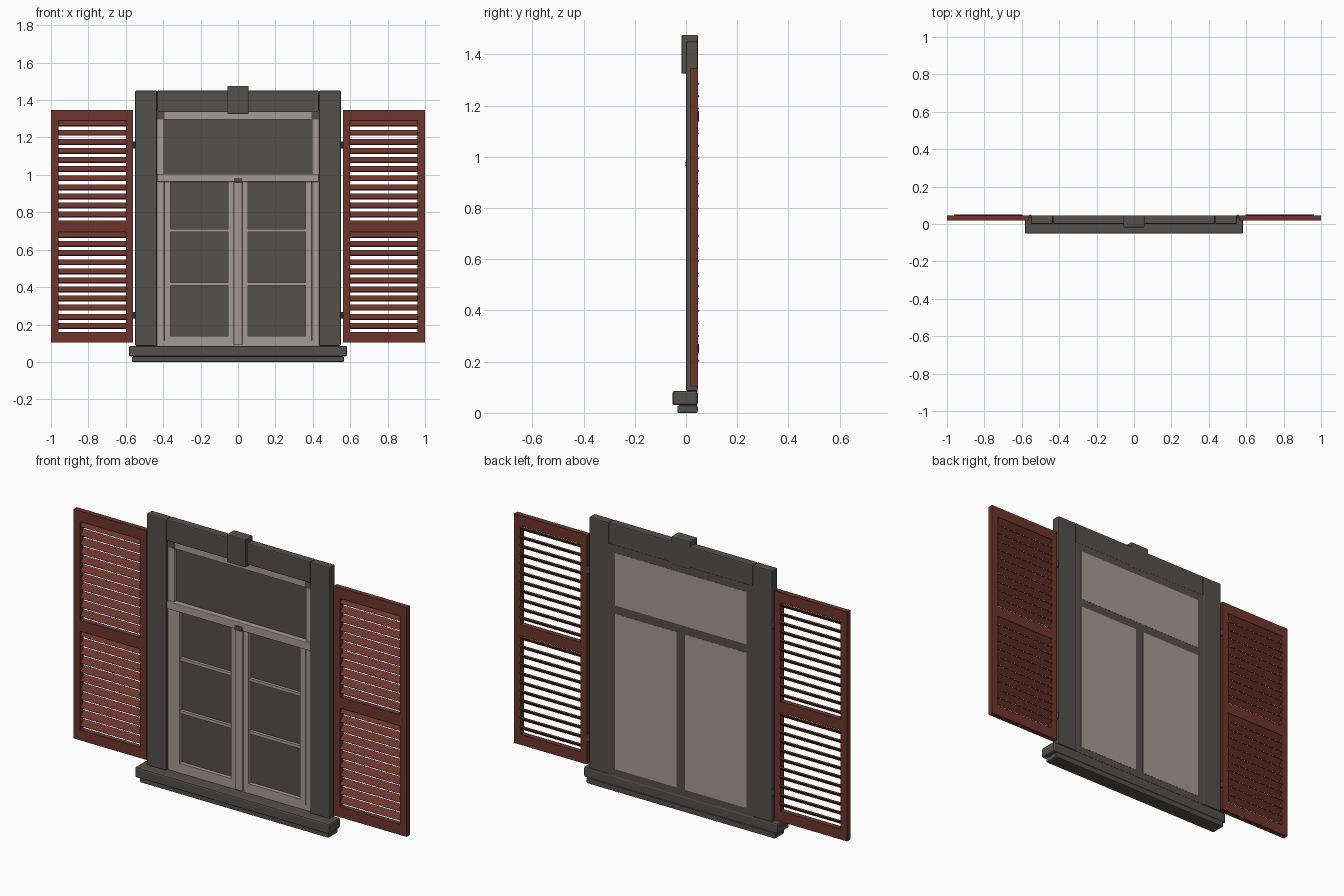
import bpy, bmesh, math
from mathutils import Matrix, Vector

if "Cube" in bpy.data.objects:
    bpy.data.objects.remove(bpy.data.objects["Cube"])


def material(name, rgb):
    m = bpy.data.materials.new(name)
    m.diffuse_color = (*rgb, 1)
    m.use_nodes = True
    m.node_tree.nodes["Principled BSDF"].inputs["Base Color"].default_value = m.diffuse_color
    return m


STONE = material("dark_stone", (0.088, 0.082, 0.070))
FRAME = material("light_grey_paint", (0.36, 0.34, 0.30))
RED = material("brick_red_paint", (0.155, 0.036, 0.026))
IRON = material("dark_iron", (0.05, 0.05, 0.05))


def add_box(bm, x, y, z, tilt=0.0):
    """Box from (min, max) ranges, optionally tilted about its own x axis."""
    c = Vector(((x[0] + x[1]) / 2, (y[0] + y[1]) / 2, (z[0] + z[1]) / 2))
    s = (x[1] - x[0], y[1] - y[0], z[1] - z[0])
    mat = Matrix.Translation(c) @ Matrix.Rotation(tilt, 4, 'X') @ Matrix.Diagonal((*s, 1))
    bmesh.ops.create_cube(bm, size=1, matrix=mat)


def finish(name, bm, mat, bevel=0.0):
    me = bpy.data.meshes.new(name)
    bm.to_mesh(me)
    bm.free()
    me.materials.append(mat)
    ob = bpy.data.objects.new(name, me)
    bpy.context.collection.objects.link(ob)
    if bevel:
        b = ob.modifiers.new("bevel", 'BEVEL')
        b.width = bevel
        b.segments = 2
    return ob


def boxes(name, mat, items, bevel=0.0):
    bm = bmesh.new()
    for it in items:
        add_box(bm, *it)
    return finish(name, bm, mat, bevel)


def sided(s, a, b):
    """Range a..b mirrored to side s."""
    return (a, b) if s > 0 else (-b, -a)


BACK = 0.046

# Stone surround
boxes("sill", STONE, [((-0.583, 0.583), (-0.052, BACK), (0.03, 0.086))], 0.008)
boxes("sill_base", STONE, [((-0.567, 0.567), (-0.034, BACK), (0, 0.028))], 0.005)
boxes("sill_joint", STONE, [((-0.56, 0.56), (-0.028, 0.042), (0.02, 0.04))])
boxes("lintel", STONE, [((-0.432, 0.432), (0, BACK), (1.335, 1.45))], 0.005)
boxes("keystone", STONE, [((-0.057, 0.057), (-0.018, BACK + 0.0005), (1.325, 1.476))], 0.005)
for s, side in ((-1, "left"), (1, "right")):
    boxes(side + "_jamb", STONE, [(sided(s, 0.433, 0.55), (0, BACK), (0.086, 1.45))], 0.005)

# Dark panes seen from the front, light panels seen from the back
boxes("dark_backing", STONE, [((-0.434, 0.434), (0.036, 0.0445), (0.084, 1.336))])
boxes("back_panels", FRAME, [
    ((-0.395, 0.395), (0.042, 0.0455), (1.01, 1.295)),
    ((-0.395, -0.025), (0.042, 0.0455), (0.122, 0.965)),
    ((0.025, 0.395), (0.042, 0.0455), (0.122, 0.965))])

# Outer window frame
FY = (0.018, 0.038)
boxes("window_frame", FRAME, [
    ((-0.433, -0.395), FY, (0.086, 1.295)),
    ((0.395, 0.433), FY, (0.086, 1.295)),
    ((-0.395, 0.395), FY, (0.086, 0.115)),
    ((-0.395, 0.395), FY, (1.295, 1.335))])
boxes("transom", FRAME, [((-0.432, 0.432), (0.006, 0.038), (0.963, 1.005))], 0.003)
boxes("frame_corners", STONE, [
    (sided(s, 0.393, 0.433), (0.014, 0.038), (1.295, 1.335)) for s in (-1, 1)])

# Two casements with glazing bars
CY = (0.014, 0.038)
for s, side in ((-1, "left"), (1, "right")):
    boxes(side + "_casement", FRAME, [
        (sided(s, 0.362, 0.394), CY, (0.10, 0.963)),
        (sided(s, 0.022, 0.053), CY, (0.10, 0.963)),
        (sided(s, 0.053, 0.362), CY, (0.10, 0.14))])
    boxes(side + "_glazing_bars", FRAME, [
        (sided(s, 0.053, 0.362), (0.02, 0.038), (z - 0.008, z + 0.008))
        for z in (0.417, 0.702)])
boxes("centre_stile", FRAME, [((-0.023, 0.023), (0.006, 0.038), (0.092, 0.963))], 0.003)
boxes("window_latch", STONE, [((-0.022, 0.022), (-0.001, 0.012), (0.96, 0.984))], 0.004)

# Louvred shutters and their hinges
SY = (0.018, BACK)
PANELS = ((0.16, 0.695), (0.755, 1.29))
SLATS = 11
for s, side in ((-1, "left"), (1, "right")):
    boxes(side + "_shutter_frame", RED, [
        (sided(s, 0.96, 1.0), SY, (0.103, 1.347)),
        (sided(s, 0.561, 0.60), SY, (0.103, 1.347)),
        (sided(s, 0.60, 0.96), SY, (0.103, 0.16)),
        (sided(s, 0.60, 0.96), SY, (0.695, 0.755)),
        (sided(s, 0.60, 0.96), SY, (1.29, 1.347))])
    slats = []
    for lo, hi in PANELS:
        pitch = (hi - lo) / SLATS
        for i in range(SLATS):
            z = hi - 0.016 - i * pitch
            slats.append((sided(s, 0.597, 0.963), (0.017, 0.055),
                          (z - 0.0035, z + 0.0035), math.radians(45)))
    boxes(side + "_shutter_slats", RED, slats)
    bm = bmesh.new()
    for z in (0.25, 1.16):
        bmesh.ops.create_cone(bm, cap_ends=True, segments=12, radius1=0.008, radius2=0.008,
                              depth=0.036, matrix=Matrix.Translation((s * 0.5555, 0.042, z)))
    finish(side + "_shutter_hinges", bm, IRON)
